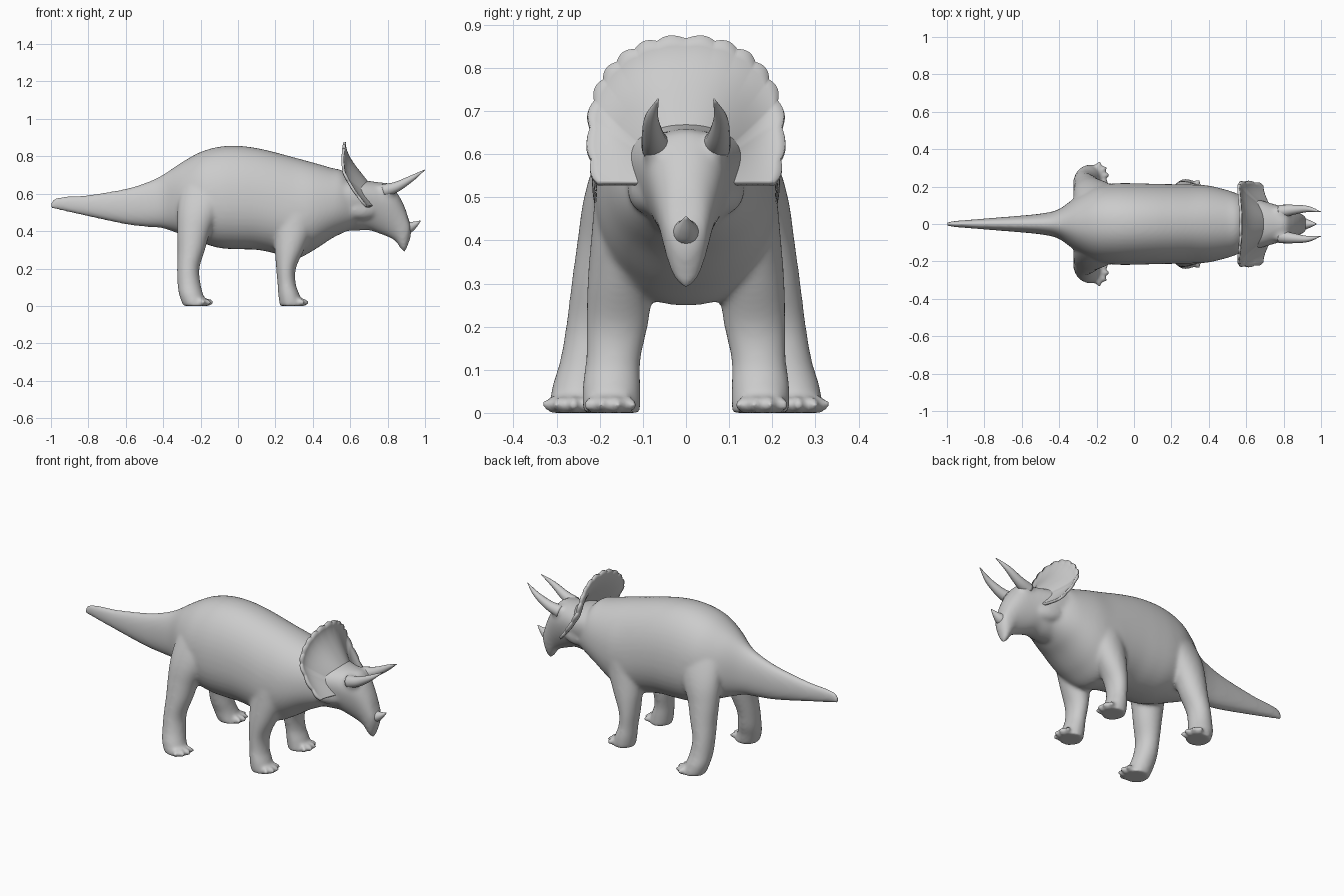
import bpy, bmesh
from math import sin, cos, pi, radians, copysign
from mathutils import Vector, Matrix

if "Cube" in bpy.data.objects:
    bpy.data.objects.remove(bpy.data.objects["Cube"])


def spline(rows, steps=6):
    """Catmull-Rom interpolation through rows of numbers."""
    pts = [Vector(r) for r in rows]
    pts = [pts[0] * 2 - pts[1]] + pts + [pts[-1] * 2 - pts[-2]]
    out = []
    for i in range(1, len(pts) - 2):
        a, b, c, d = pts[i - 1:i + 3]
        for k in range(steps):
            t = k / steps
            out.append(0.5 * (2 * b + (c - a) * t + (2 * a - 5 * b + 4 * c - d) * t * t
                              + (3 * b - a - 3 * c + d) * t ** 3))
    return out + [pts[-2]]


def skin(bm, rings):
    """Closed surface through a list of equal rings."""
    loops = [[bm.verts.new(p) for p in r] for r in rings]
    n = len(loops[0])
    faces = [bm.faces.new(loops[0]), bm.faces.new(loops[-1])]
    for a, b in zip(loops, loops[1:]):
        for i in range(n):
            j = (i + 1) % n
            faces.append(bm.faces.new((a[i], a[j], b[j], b[i])))
    bmesh.ops.recalc_face_normals(bm, faces=faces)


def power(v, e):
    return copysign(abs(v) ** e, v)


def trunk(bm, rows, taper, n=48):
    """Loft along x from rows of (x, top, bottom, half width)."""
    rings = []
    for x, top, bot, w in spline(rows):
        ring = []
        for i in range(n):
            a = 2 * pi * i / n
            c, s = power(cos(a), 0.92), power(sin(a), 0.92)
            ring.append((x, max(w, 0.008) * c * (1 - taper * s), (top + bot) / 2 + (top - bot) / 2 * s))
        rings.append(ring)
    skin(bm, rings)


def leg(bm, rows, side, n=24):
    """Loft along z from rows of (z, x, y, x radius, y radius)."""
    skin(bm, [[(x + rx * cos(2 * pi * i / n), side * (y + ry * sin(2 * pi * i / n)), z)
               for i in range(n)] for z, x, y, rx, ry in spline(rows)])


def blob(bm, loc, rad, turn=0):
    m = Matrix.Translation(loc) @ Matrix.Rotation(turn, 4, 'Z') @ Matrix.Diagonal((*rad, 1))
    bmesh.ops.create_uvsphere(bm, u_segments=16, v_segments=10, radius=1, matrix=m)


def toes(bm, x, y, reach, heading, side):
    for k in (-1.5, -0.5, 0.5, 1.5):
        a = heading + k * 0.52
        blob(bm, (x + reach * cos(a), side * (y + reach * sin(a)), 0.019), (0.036, 0.016, 0.021), side * a)


def horn(bm, rows, n=16):
    """Tapered tube along rows of (x, y, z, radius)."""
    pts = spline(rows)
    rings = []
    for i, p in enumerate(pts):
        t = (pts[min(i + 1, len(pts) - 1)] - pts[max(i - 1, 0)]).to_3d().normalized()
        u = t.cross(Vector((0, 1, 0))).normalized()
        v = t.cross(u)
        r = max(p[3], 0.001)
        rings.append([p.to_3d() + r * (u * cos(2 * pi * k / n) + v * sin(2 * pi * k / n)) for k in range(n)])
    skin(bm, rings)


def finish(name, bm):
    me = bpy.data.meshes.new(name)
    bm.to_mesh(me)
    bm.free()
    me.shade_smooth()
    ob = bpy.data.objects.new(name, me)
    bpy.context.collection.objects.link(ob)
    return ob


# Body: tail, torso, neck, head and legs, fused into one skin
bm = bmesh.new()
trunk(bm, [(-1.0, .557, .520, .010), (-.96, .582, .513, .016), (-.8, .594, .478, .029),
           (-.6, .627, .436, .045), (-.48, .664, .422, .058), (-.4, .702, .415, .08),
           (-.3, .768, .38, .15), (-.2, .823, .34, .20), (-.1, .851, .31, .216),
           (0, .856, .303, .217), (.1, .844, .30, .214), (.2, .821, .28, .212),
           (.3, .794, .248, .211), (.4, .767, .295, .204), (.5, .738, .36, .18),
           (.56, .722, .39, .158), (.62, .66, .42, .125)], 0.08)
trunk(bm, [(.54, .69, .40, .145), (.64, .675, .403, .132), (.70, .668, .405, .116),
           (.76, .66, .385, .099), (.81, .653, .365, .086), (.845, .613, .343, .073),
           (.87, .573, .305, .062), (.893, .525, .288, .052), (.912, .465, .335, .042),
           (.925, .43, .37, .02)], -0.26)
blob(bm, (.885, 0, .42), (.038, .054, .038))
HIND = [(.74, -.15, .06, .13, .08), (.6, -.178, .122, .135, .083), (.5, -.21, .153, .115, .084),
        (.4, -.236, .172, .09, .08), (.3, -.25, .19, .074, .076), (.2, -.266, .21, .06, .069),
        (.12, -.262, .225, .062, .068), (.06, -.25, .243, .065, .068), (0, -.228, .252, .066, .068)]
FRONT = [(.64, .32, .07, .15, .08), (.52, .315, .115, .14, .09), (.42, .30, .13, .11, .089),
         (.3, .275, .15, .079, .079), (.2, .257, .16, .053, .072), (.12, .26, .169, .049, .064),
         (.06, .272, .173, .057, .068), (0, .285, .173, .062, .068)]
for side in (1, -1):
    leg(bm, HIND, side)
    toes(bm, -.218, .254, .056, .35, side)
    leg(bm, FRONT, side)
    toes(bm, .294, .173, .054, .05, side)
    # Cheek flares and brow ridges
    blob(bm, (.67, side * .085, .515), (.10, .044, .055), side * -.3)
    blob(bm, (.79, side * .067, .613), (.05, .032, .042))
body = finish("body", bm)
rm = body.modifiers.new("fuse", 'REMESH')
rm.mode = 'VOXEL'
rm.voxel_size = 0.009
rm.use_smooth_shade = True
sm = body.modifiers.new("soften", 'SMOOTH')
sm.factor = 0.5
sm.iterations = 14

# Neck frill: scalloped dish, polar grid from head to rim
bm = bmesh.new()
N, M, LOBES = 192, 16, 16
grid = []
for i in range(N + 1):
    f = i / N
    a = radians(-25 + 230 * f)
    edge = abs(sin(pi * LOBES * f))
    yr, zr = .223 * power(cos(a), 0.87), .228 * power(sin(a), 0.87)
    z = .640 + zr
    low = max(0, .72 - z) / .17
    x = .572 - .012 * sin(pi * min(1, max(0, (.88 - z) / .2))) + .10 * low ** 1.4
    row = []
    for j in range(4, M + 1):
        r = j / M
        s = r * r * (3 - 2 * r)
        grow = 1 + 0.036 * edge * r ** 14      # scallops fade out inward
        row.append(bm.verts.new((.75 + (x - .75) * s, yr * r * grow, .53 + (.11 + zr * grow) * r)))
    grid.append(row)
for a, b in zip(grid, grid[1:]):
    for j in range(len(a) - 1):
        bm.faces.new((a[j], a[j + 1], b[j + 1], b[j]))
bmesh.ops.recalc_face_normals(bm, faces=bm.faces)
frill = finish("frill", bm)
so = frill.modifiers.new("thickness", 'SOLIDIFY')
so.thickness = 0.014
so.offset = 0

# Brow horns and nose horn
for side, name in ((1, "brow_horn_left"), (-1, "brow_horn_right")):
    bm = bmesh.new()
    horn(bm, [(.78, side * .067, .615, .036), (.85, side * .076, .638, .027),
              (.93, side * .08, .683, .016), (.998, side * .065, .727, .002)])
    finish(name, bm)
bm = bmesh.new()
horn(bm, [(.88, 0, .422, .036), (.91, 0, .42, .032), (.94, 0, .432, .02), (.976, 0, .455, .002)])
finish("nose_horn", bm)
